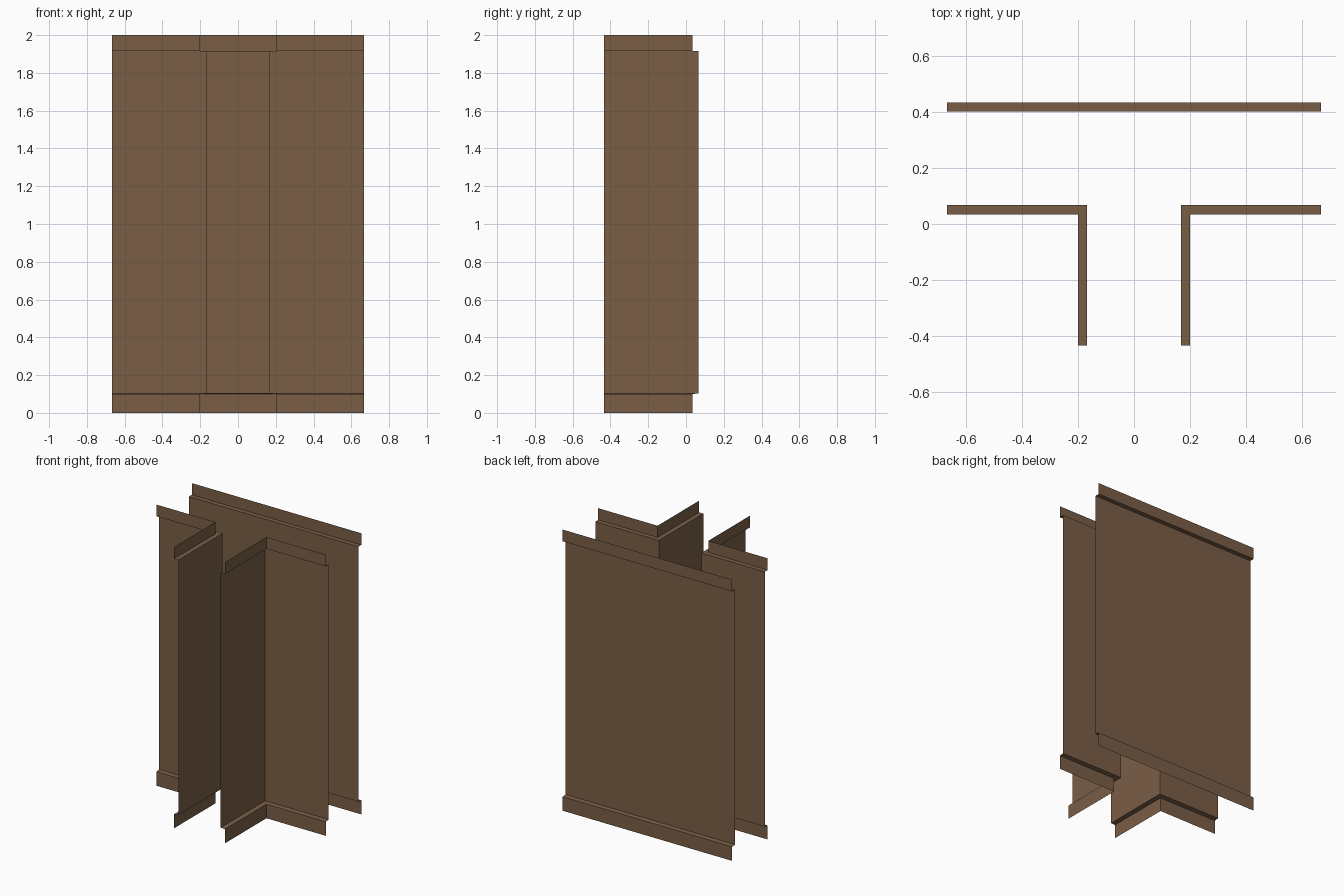
import bpy, bmesh

if "Cube" in bpy.data.objects:
    bpy.data.objects.remove(bpy.data.objects["Cube"])

# one flat brown for everything
brown = bpy.data.materials.new("brown_panel")
brown.diffuse_color = (0.195, 0.112, 0.062, 1)
brown.use_nodes = True
brown.node_tree.nodes["Principled BSDF"].inputs["Base Color"].default_value = brown.diffuse_color

# wall section, bottom to top: (step 0 = trim plane, 1 = raised panel, height)
SECTION = [(0, 0.0), (0, 0.10), (1, 0.103), (1, 1.917), (0, 1.917), (0, 2.0)]


def wall(name, trim_path, panel_path):
    """Open sheet: sweep the stepped section along a plan path."""
    bm = bmesh.new()
    rows = [[bm.verts.new((x, y, z)) for x, y in (panel_path if step else trim_path)]
            for step, z in SECTION]
    for low, high in zip(rows, rows[1:]):
        for i in range(len(low) - 1):
            bm.faces.new((low[i], low[i + 1], high[i + 1], high[i]))
    me = bpy.data.meshes.new(name)
    bm.to_mesh(me)
    bm.free()
    me.materials.append(brown)
    ob = bpy.data.objects.new(name, me)
    bpy.context.collection.objects.link(ob)
    return ob


# long straight wall at the back, panel facing the corridor
wall("back_wall",
     [(-0.667, 0.433), (0.667, 0.433)],
     [(-0.667, 0.40), (0.667, 0.40)])

# L-shaped corner walls either side of the branching passage
for name, s in (("left_corner_wall", -1), ("right_corner_wall", 1)):
    trim = [(s * 0.667, 0.034), (s * 0.2, 0.034), (s * 0.2, -0.433)]
    panel = [(s * 0.667, 0.067), (s * 0.167, 0.067), (s * 0.167, -0.433)]
    if s < 0:  # keep faces pointing into the corridor
        trim.reverse()
        panel.reverse()
    wall(name, trim, panel)
